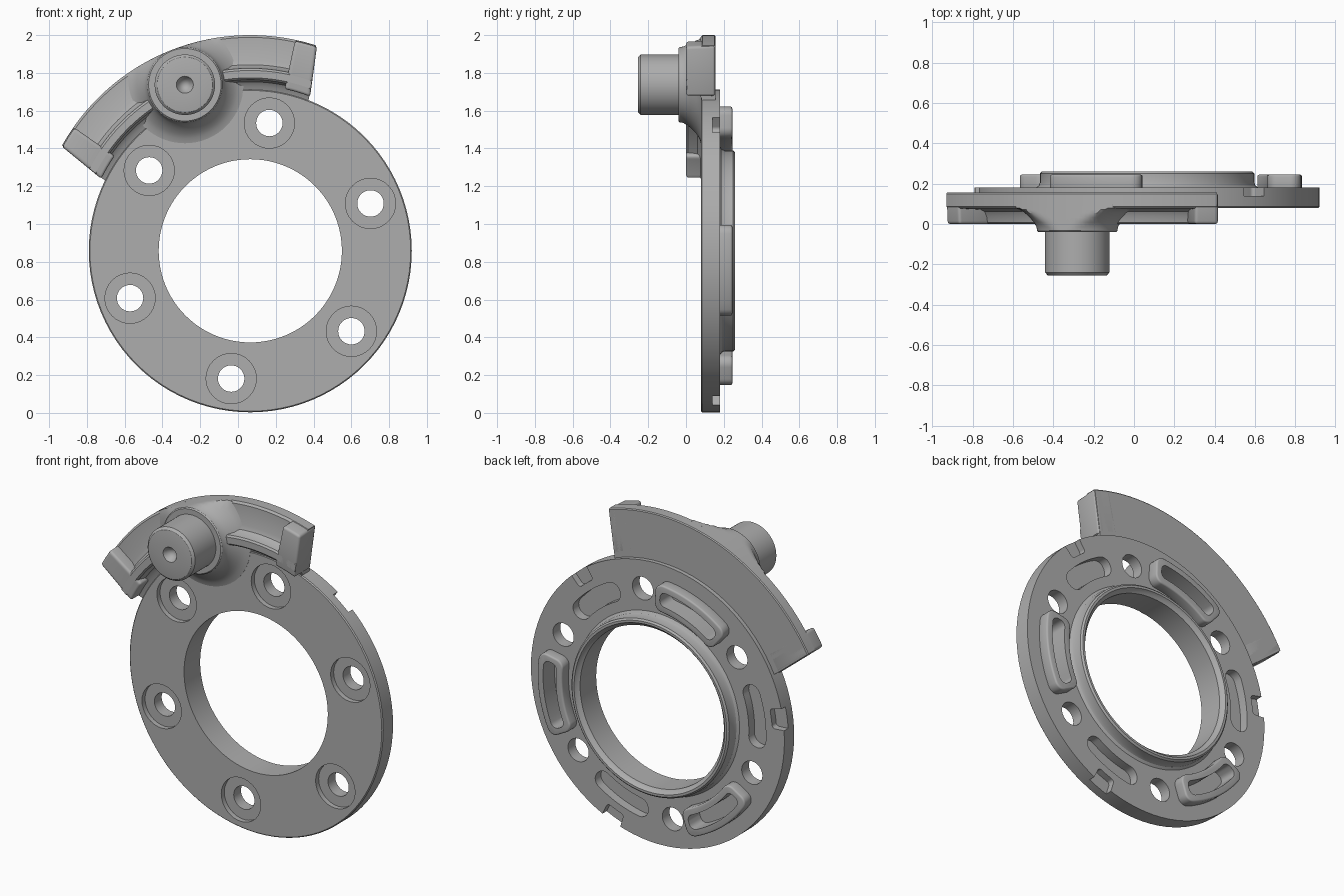
import bpy, bmesh
from math import sin, cos, pi, radians

cube = bpy.data.objects.get("Cube")
if cube:
    bpy.data.objects.remove(cube, do_unlink=True)

CENTRE = (0.065, 0.858)   # disc axis (x, z)
MID = 111.5               # symmetry direction of the crank, degrees
RIM = 1.142               # outer radius of the counterweight

steel = bpy.data.materials.new("grey_steel")
steel.use_nodes = True
GREY = (0.42, 0.42, 0.42, 1)
steel.diffuse_color = GREY
steel.node_tree.nodes["Principled BSDF"].inputs["Base Color"].default_value = GREY


def polar(r, deg, centre=CENTRE):
    a = radians(deg)
    return centre[0] + r * cos(a), centre[1] + r * sin(a)


def finish(name, bm):
    bmesh.ops.remove_doubles(bm, verts=bm.verts, dist=1e-5)
    bmesh.ops.recalc_face_normals(bm, faces=bm.faces)
    mesh = bpy.data.meshes.new(name)
    bm.to_mesh(mesh)
    bm.free()
    mesh.materials.append(steel)
    obj = bpy.data.objects.new(name, mesh)
    bpy.context.collection.objects.link(obj)
    return obj


def sweep(name, profile, centre=CENTRE, span=None, n=96):
    """Turn an (r, y) profile about the y axis; span(r) gives start and end angle."""
    bm = bmesh.new()
    rows = []
    for i in range(n + 1 if span else n):
        row = []
        for r, y in profile:
            a0, a1 = span(r) if span else (0, 360)
            x, z = polar(r, a0 + (a1 - a0) * i / n, centre)
            row.append(bm.verts.new((x, y, z)))
        rows.append(row)
    k = len(profile)
    for i in range(n):
        p, q = rows[i], rows[(i + 1) % len(rows)]
        for j in range(k):
            m = (j + 1) % k
            if profile[j][0] + profile[m][0] > 0:
                bm.faces.new((p[j], p[m], q[m], q[j]))
    if span:
        bm.faces.new(rows[0])
        bm.faces.new(rows[-1])
    return finish(name, bm)


def prism(name, outline, y0, y1):
    bm = bmesh.new()
    front = [bm.verts.new((x, y0, z)) for x, z in outline]
    back = [bm.verts.new((x, y1, z)) for x, z in outline]
    bm.faces.new(front)
    bm.faces.new(back)
    for i in range(len(front)):
        j = (i + 1) % len(front)
        bm.faces.new((front[i], front[j], back[j], back[i]))
    return finish(name, bm)


def circle(r, centre, n=32):
    return [polar(r, 360 * i / n, centre) for i in range(n)]


def arc_slot(deg, half_angle, r0, r1, corner):
    """Rounded rectangle bent around the disc axis."""
    rm = (r0 + r1) / 2
    w, h = radians(half_angle) * rm - corner, (r1 - r0) / 2 - corner
    pts = []
    for k, (sx, sy) in enumerate(((1, 1), (-1, 1), (-1, -1), (1, -1))):
        for i in range(9):
            a = pi / 2 * (k + i / 8)
            pts.append((sx * w + corner * cos(a), sy * h + corner * sin(a)))
        if k in (0, 2):       # subdivide the long sides so they follow the arc
            s = pts[-1]
            pts += [(s[0] - sx * 2 * w * i / 12, s[1]) for i in range(1, 12)]
    return [polar(rm + v, deg + u / rm * 180 / pi) for u, v in pts]


def bevel(obj, width):
    mod = obj.modifiers.new("soft_edges", "BEVEL")
    mod.width, mod.segments, mod.angle_limit = width, 3, radians(40)
    bake(obj)


def bake(obj):
    graph = bpy.context.evaluated_depsgraph_get()
    mesh = bpy.data.meshes.new_from_object(obj.evaluated_get(graph))
    obj.modifiers.clear()
    obj.data = mesh


def cut(obj, cutters, operation="DIFFERENCE"):
    for c in cutters:
        mod = obj.modifiers.new("cut", "BOOLEAN")
        mod.operation, mod.solver, mod.object = operation, "EXACT", c
    bake(obj)
    for c in cutters:
        bpy.data.objects.remove(c, do_unlink=True)


def smooth(obj):
    bpy.ops.object.select_all(action="DESELECT")
    obj.select_set(True)
    bpy.context.view_layer.objects.active = obj
    bpy.ops.object.shade_smooth_by_angle(angle=radians(32))


# Disc with a raised collar around the bore
disc = sweep("flange_disc", [
    (0.485, 0.08), (0.849, 0.08), (0.855, 0.086), (0.855, 0.18), (0.552, 0.18),
    (0.538, 0.19), (0.532, 0.205), (0.532, 0.25), (0.522, 0.26),
    (0.508, 0.26), (0.5, 0.245), (0.485, 0.235)])

cutters = []
for i in range(6):            # counterbored bolt holes
    at = polar(0.684, MID - 30 + 60 * i)
    cutters.append(prism("bolt_hole", circle(0.07, at), 0, 0.3))
    cutters.append(prism("counterbore", circle(0.133, at), 0, 0.11))
for i in range(3):            # sunken slots and rim notches
    a = MID + 60 + 120 * i
    cutters.append(prism("sunken_slot", arc_slot(a, 16, 0.615, 0.73, 0.055), 0.125, 0.3))
    cutters.append(prism("rim_notch", arc_slot(a, 4.3, 0.775, 0.92, 0.02), 0.14, 0.3))
    cutters.append(prism("pad_gap", arc_slot(a + 60, 16.5, 0.642, 0.728, 0.035), 0.135, 0.3))
cut(disc, cutters)
smooth(disc)

# Raised hollow pads on the back
for i in range(3):
    a = MID + 120 * i
    pad = prism(f"raised_pad_{i + 1}", arc_slot(a, 19.5, 0.602, 0.768, 0.05), 0.17, 0.245)
    bevel(pad, 0.01)
    cut(pad, [prism("pad_slot", arc_slot(a, 16.5, 0.642, 0.728, 0.035), 0.1, 0.3)])
    smooth(pad)


# Counterweight: thin outer plate with a lip along the inside
def half(r):
    return 42.7 - (r - 0.876) * 12


weight = sweep("counterweight", [
    (0.83, 0.155), (0.83, 0.09), (0.872, 0.079), (0.895, 0.06), (0.903, 0.03),
    (0.906, 0.01), (0.916, 0), (0.955, 0), (0.966, 0.008), (0.972, 0.04),
    (0.985, 0.062), (1.01, 0.072), (1.13, 0.077), (RIM, 0.088), (RIM, 0.15), (1.136, 0.155)],
    span=lambda r: (MID - half(r) + 0.3, MID + half(r) - 0.3), n=48)
smooth(weight)

# Thick blocks at both ends of the counterweight
for side, name in ((1, "right_end_block"), (-1, "left_end_block")):
    block = sweep(name, [(0.876, 0), (1.135, 0), (RIM, 0.155), (0.876, 0.155)],
                  span=lambda r: (MID + side * 33.5, MID + side * half(r)), n=6)
    bevel(block, 0.014)
    smooth(block)

# Crank pin with flange and a fillet that stops at the rim
pin = sweep("crank_pin", [
    (0, 0.1), (0, -0.205), (0.03, -0.225), (0.045, -0.255), (0.143, -0.255), (0.147, -0.254),
    (0.16, -0.24), (0.16, -0.04), (0.192, -0.04), (0.199, -0.033), (0.202, -0.015),
    (0.215, 0.008), (0.235, 0.032), (0.26, 0.055), (0.285, 0.071), (0.31, 0.079), (0.31, 0.1)],
    centre=polar(0.945, MID), n=64)
for v in pin.data.vertices:
    dx, dz = v.co.x - CENTRE[0], v.co.z - CENTRE[1]
    r = (dx * dx + dz * dz) ** 0.5
    if r > RIM:
        v.co.x, v.co.z = CENTRE[0] + dx * RIM / r, CENTRE[1] + dz * RIM / r
smooth(pin)
